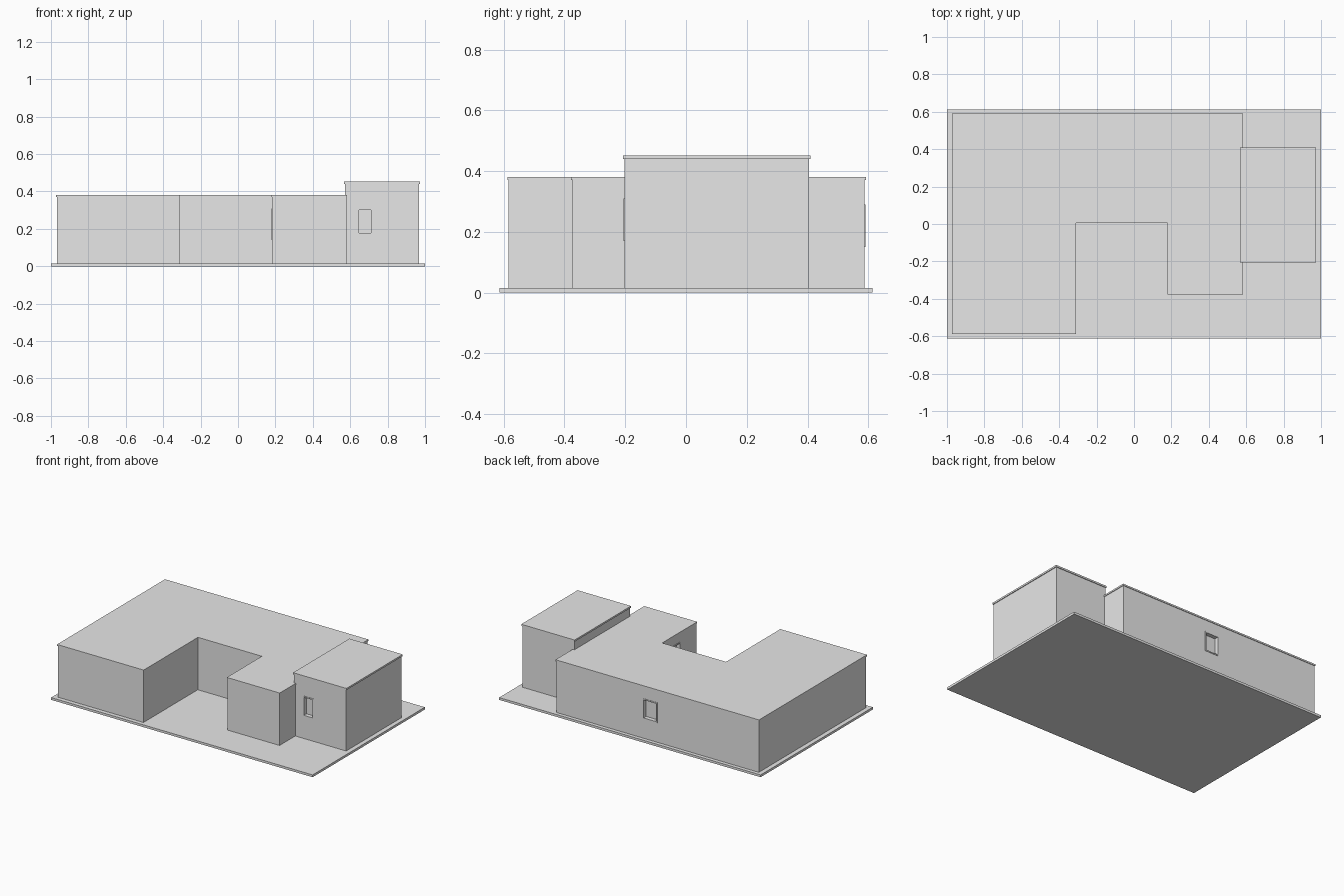
import bpy, bmesh
from mathutils import Vector

if "Cube" in bpy.data.objects:
    bpy.data.objects.remove(bpy.data.objects["Cube"])

grey = bpy.data.materials.new("plain_grey")
grey.diffuse_color = (0.8, 0.8, 0.8, 1)
grey.use_nodes = True
grey.node_tree.nodes["Principled BSDF"].inputs["Base Color"].default_value = grey.diffuse_color


def prism(name, outline, z0, z1):
    """Extrude a flat counter-clockwise outline from z0 to z1."""
    bm = bmesh.new()
    base = bm.faces.new([bm.verts.new((x, y, z0)) for x, y in outline])
    top = bmesh.ops.extrude_face_region(bm, geom=[base])["geom"]
    for v in top:
        if isinstance(v, bmesh.types.BMVert):
            v.co.z = z1
    bmesh.ops.recalc_face_normals(bm, faces=bm.faces)
    mesh = bpy.data.meshes.new(name)
    bm.to_mesh(mesh)
    bm.free()
    mesh.materials.append(grey)
    ob = bpy.data.objects.new(name, mesh)
    bpy.context.collection.objects.link(ob)
    return ob


def rect(x0, y0, x1, y1):
    return [(x0, y0), (x1, y0), (x1, y1), (x0, y1)]


def grow(outline, d):
    """Offset a right-angled counter-clockwise outline outward by d."""
    result = []
    for i, p in enumerate(outline):
        p = Vector(p)
        a = (p - Vector(outline[i - 1])).normalized()
        b = (Vector(outline[(i + 1) % len(outline)]) - p).normalized()
        result.append(tuple(p + d * Vector((a.y + b.y, -a.x - b.x))))
    return result


def window(name, wall, centre, width, z0, z1, out):
    """Cut a recess in the wall and line it with a thin raised frame."""
    c, n = Vector(centre), Vector(out)
    side = Vector((-n.y, n.x))

    def box(part, s0, s1, d0, d1, za, zb):
        pts = [c + side * s + n * d for s, d in ((s0, d0), (s1, d0), (s1, d1), (s0, d1))]
        return prism(part, pts, za, zb)

    h, t = width / 2, 0.008
    cutter = box(name + "_cutter", -h + t, h - t, -0.025, 0.02, z0 + t, z1 - t)
    cutter.hide_render = True
    cutter.hide_viewport = True
    cut = wall.modifiers.new("window_recess", 'BOOLEAN')
    cut.object = cutter
    cut.operation = 'DIFFERENCE'
    cut.solver = 'EXACT'
    for part, s0, s1, za, zb in (("left", -h, -h + t, z0, z1), ("right", h - t, h, z0, z1),
                                 ("bottom", -h + t, h - t, z0, z0 + t),
                                 ("top", -h + t, h - t, z1 - t, z1)):
        box(name + "_frame_" + part, s0, s1, -0.002, 0.003, za, zb)


# Ground slab
prism("base_slab", rect(-1, -0.613, 1, 0.613), 0, 0.016)

# Low U-shaped building with thin overhanging roof
plan = [(-0.969, -0.584), (-0.314, -0.584), (-0.314, 0.009), (0.183, 0.009),
        (0.183, -0.374), (0.58, -0.374), (0.58, 0.588), (-0.969, 0.588)]
main_walls = prism("main_walls", plan, 0.016, 0.37)
prism("main_roof", grow(plan, 0.004), 0.37, 0.381)

# Taller side block with its own roof
block = rect(0.571, -0.202, 0.969, 0.404)
block_walls = prism("tall_block_walls", block, 0.016, 0.44)
prism("tall_block_roof", grow(block, 0.005), 0.44, 0.452)

# Windows
window("block_window", block_walls, (0.68, -0.202), 0.08, 0.17, 0.31, (0, -1))
window("back_window", main_walls, (-0.137, 0.588), 0.11, 0.15, 0.29, (0, 1))
window("courtyard_window", main_walls, (0.183, -0.135), 0.13, 0.14, 0.31, (-1, 0))
